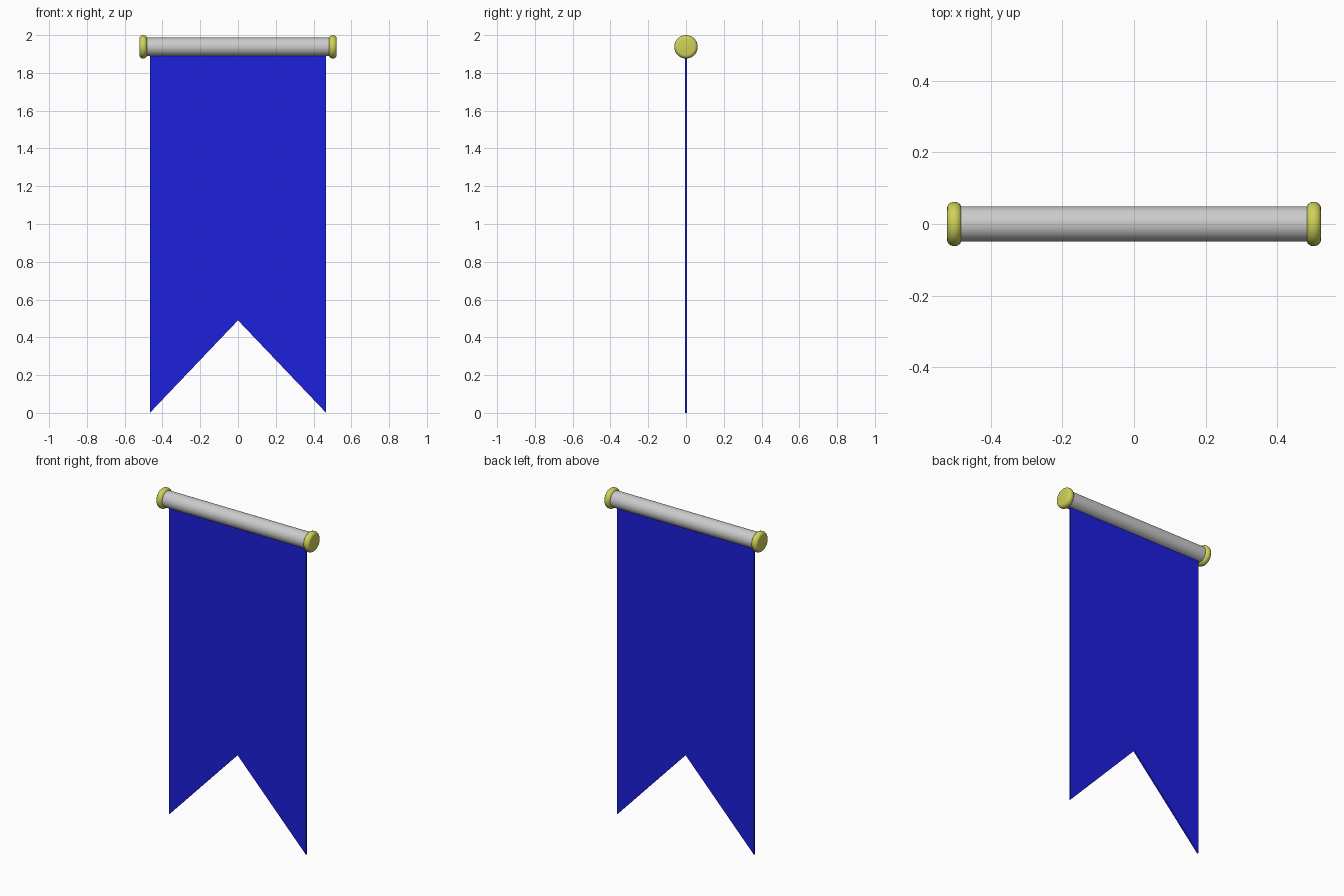
import bpy, bmesh, math

if "Cube" in bpy.data.objects:
    bpy.data.objects.remove(bpy.data.objects["Cube"])

ROD_Z = 1.938


def material(name, color):
    m = bpy.data.materials.new(name)
    m.diffuse_color = (*color, 1)
    m.use_nodes = True
    m.node_tree.nodes["Principled BSDF"].inputs["Base Color"].default_value = m.diffuse_color
    return m


def add_object(name, bm, mat=None):
    bmesh.ops.recalc_face_normals(bm, faces=bm.faces)
    mesh = bpy.data.meshes.new(name)
    bm.to_mesh(mesh)
    bm.free()
    obj = bpy.data.objects.new(name, mesh)
    bpy.context.collection.objects.link(obj)
    if mat:
        mesh.materials.append(mat)
    return obj


def lathe_x(name, profile, mat=None, sides=48):
    """Revolve (x, radius) points around the rod axis and cap both ends."""
    bm = bmesh.new()
    rings = [[bm.verts.new((x, r * math.cos(2 * math.pi * i / sides),
                            ROD_Z + r * math.sin(2 * math.pi * i / sides)))
              for i in range(sides)] for x, r in profile]
    for a, b in zip(rings, rings[1:]):
        for i in range(sides):
            j = (i + 1) % sides
            bm.faces.new((a[i], a[j], b[j], b[i]))
    bm.faces.new(rings[0])
    bm.faces.new(rings[-1])
    obj = add_object(name, bm, mat)
    bpy.ops.object.select_all(action='DESELECT')
    obj.select_set(True)
    bpy.context.view_layer.objects.active = obj
    bpy.ops.object.shade_smooth_by_angle(angle=math.radians(35))
    return obj


blue = material("blue_cloth", (0.012, 0.014, 0.72))
gold = material("gold", (0.62, 0.64, 0.10))

# Hanging rod
lathe_x("rod", [(-0.49, 0.049), (0.49, 0.049)])

# Rounded end caps: flat faces with a bulging rim
rim = []
for k in range(9):
    a = math.pi * k / 8
    rim.append((-0.0205 * math.cos(a), 0.044 + 0.018 * math.sin(a)))
for side, label in ((-1, "left"), (1, "right")):
    lathe_x(label + "_end_cap", [(side * 0.502 + x, r) for x, r in rim], gold)

# Swallow-tailed cloth
bm = bmesh.new()
outline = [(-0.467, ROD_Z), (-0.467, 0), (0, 0.49), (0.467, 0), (0.467, ROD_Z)]
face = bm.faces.new([bm.verts.new((x, -0.005, z)) for x, z in outline])
ext = bmesh.ops.extrude_face_region(bm, geom=[face])
bmesh.ops.translate(bm, vec=(0, 0.01, 0),
                    verts=[g for g in ext["geom"] if isinstance(g, bmesh.types.BMVert)])
add_object("banner_cloth", bm, blue)
